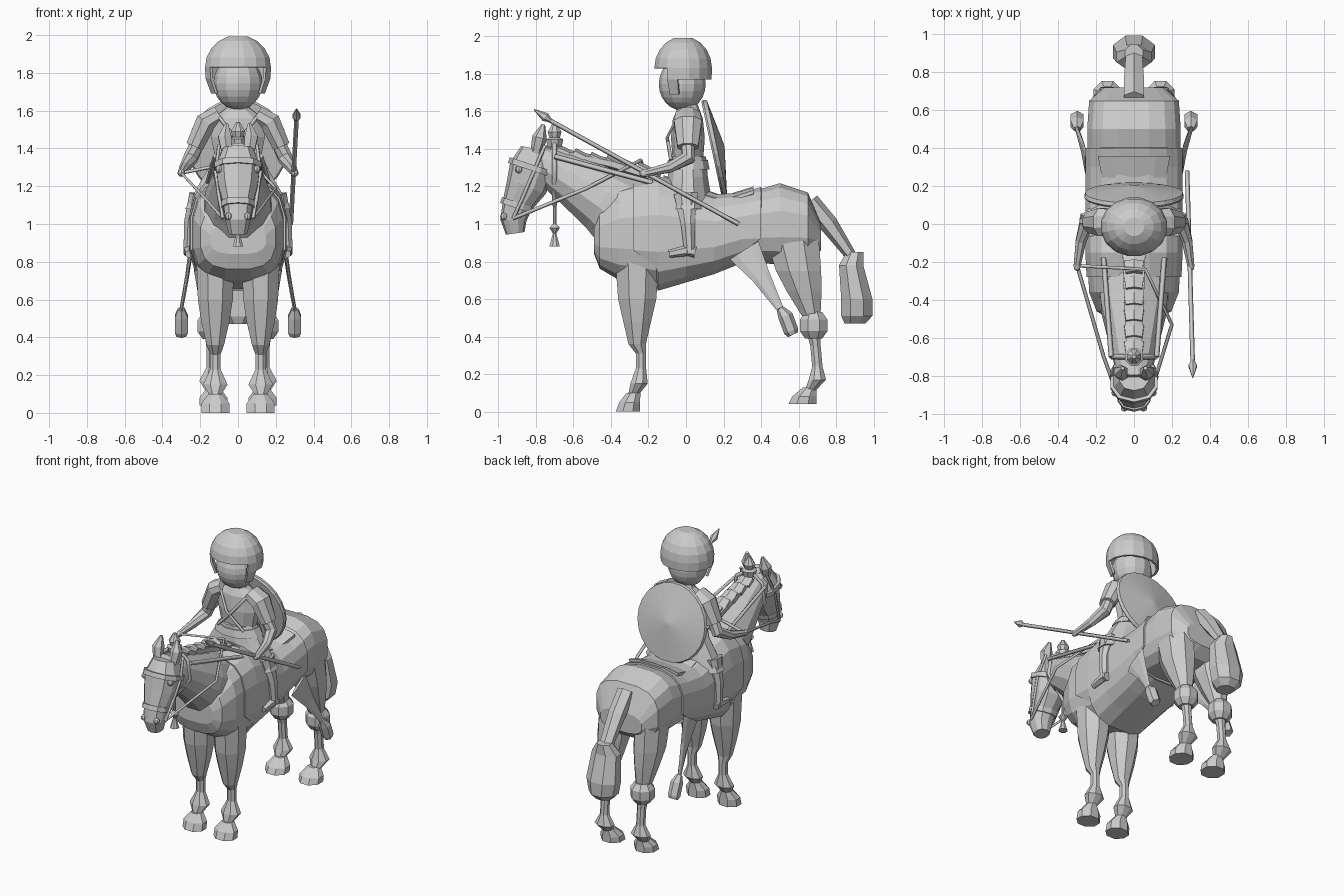
import bpy, bmesh
from math import sin, cos, pi, tau, copysign
from mathutils import Vector

default = bpy.data.objects.get("Cube")
if default:
    bpy.data.objects.remove(default, do_unlink=True)

stone = bpy.data.materials.new("plain grey")
stone.use_nodes = True
GREY = (.6, .6, .6, 1)
stone.diffuse_color = GREY
stone.node_tree.nodes["Principled BSDF"].inputs["Base Color"].default_value = GREY


def finish(name, data, mirror=False, thickness=0):
    """Link a part, and optionally mirror it or give it thickness."""
    obj = bpy.data.objects.new(name, data)
    bpy.context.collection.objects.link(obj)
    data.materials.append(stone)
    if mirror:
        obj.modifiers.new("mirror", 'MIRROR')
    if thickness:
        obj.modifiers.new("solid", 'SOLIDIFY').thickness = thickness
    return obj


def mesh_from(name, bm):
    mesh = bpy.data.meshes.new(name)
    bm.to_mesh(mesh)
    bm.free()
    return mesh


def soften(value, power):
    """Raise to a power but keep the sign, for boxy cross-sections."""
    return copysign(abs(value) ** power, value)


def loft(name, rows, sides=8, box=1, facing=None, caps=True, mirror=False,
         keep=None, thickness=0):
    """Skin rings along a path; a row is x, y, z, half width and, unless round, half depth."""
    bm = bmesh.new()
    rings = []
    points = [Vector(row[:3]) for row in rows]
    for i, (point, row) in enumerate(zip(points, rows)):
        half, deep = row[3], row[-1]
        along = points[min(i + 1, len(rows) - 1)] - points[max(i - 1, 0)]
        along = (facing or along).normalized()
        side = Vector((1, 0, 0))
        side = (side - along * side.dot(along)).normalized()
        other = along.cross(side)
        ring = []
        for k in range(sides):
            angle = tau * (k + .5) / sides
            across = side * soften(cos(angle), box) * half
            ring.append(bm.verts.new(point + across + other * soften(sin(angle), box) * deep))
        rings.append(ring)
    for lower, upper in zip(rings, rings[1:]):
        for k in range(sides):
            n = (k + 1) % sides
            bm.faces.new((lower[k], lower[n], upper[n], upper[k]))
    if caps:
        bm.faces.new(rings[0])
        bm.faces.new(rings[-1])
    bmesh.ops.recalc_face_normals(bm, faces=bm.faces)
    if keep:
        drop = [face for face in bm.faces if not keep(face.calc_center_median())]
        bmesh.ops.delete(bm, geom=drop, context='FACES')
    return finish(name, mesh_from(name, bm), mirror, thickness)


def middle(name, rows, x=0, **options):
    """Loft in one lengthwise plane; a row is y, z, half width and half depth."""
    return loft(name, [(x, *row) for row in rows], **options)


def ball(name, place, size, mirror=False, segments=8):
    bm = bmesh.new()
    bmesh.ops.create_uvsphere(bm, u_segments=segments, v_segments=segments, radius=1)
    for vertex in bm.verts:
        vertex.co = Vector(place) + vertex.co * Vector(size)
    finish(name, mesh_from(name, bm), mirror)


def cord(name, points, radius=.01, both=False):
    """Thin strap along straight runs, repeated on the other side if asked."""
    for sign in ((1, -1) if both else (1,)):
        curve = bpy.data.curves.new(name, 'CURVE')
        curve.dimensions = '3D'
        curve.bevel_depth = radius
        curve.bevel_resolution = 0
        curve.use_fill_caps = True
        spline = curve.splines.new('POLY')
        spline.points.add(len(points) - 1)
        for target, (x, y, z) in zip(spline.points, points):
            target.co = (x * sign, y, z, 1)
        finish(name, curve)


LEVEL, LENGTHWISE = Vector((0, 0, -1)), Vector((0, 1, 0))

# Horse trunk: y, top, bottom, half width
TRUNK = [(-.49, 1, .84, .15), (-.46, 1.1, .76, .2), (-.36, 1.2, .7, .24),
         (-.15, 1.25, .65, .25), (.15, 1.15, .74, .25), (.3, 1.16, .8, .25),
         (.5, 1.22, .78, .25), (.65, 1.17, .8, .24), (.72, 1, .86, .16)]


def trunk_at(y, grow=0):
    for a, b in zip(TRUNK, TRUNK[1:]):
        if a[0] <= y <= b[0]:
            t = (y - a[0]) / (b[0] - a[0])
            _, top, low, half = [p + (q - p) * t for p, q in zip(a, b)]
            return (y, (top + low) / 2, half + grow, (top - low) / 2 + grow)


middle("horse_body", [trunk_at(row[0]) for row in TRUNK],
       sides=16, box=.7, facing=LENGTHWISE)
cloth = middle("saddle_cloth", [trunk_at(y, .01) for y in (-.28, -.15, 0, .15, .3, .4)],
               sides=16, box=.7, facing=LENGTHWISE, caps=False, thickness=.01)
for vertex in cloth.data.vertices:
    if vertex.co.z < .8:
        vertex.co.y = max(vertex.co.y, -.16)
    if vertex.co.z < .9:
        vertex.co.y = min(vertex.co.y, .3)

# Neck, head and mane
middle("horse_neck", [(-.26, 1, .2, .24), (-.44, 1.13, .18), (-.6, 1.23, .14),
                      (-.72, 1.3, .11), (-.83, 1.36, .08)], sides=12)
HEAD = [(-.8, 1.4, .08), (-.82, 1.3, .12), (-.85, 1.2, .11),
        (-.9, 1.1, .08), (-.92, 1.02, .07), (-.91, .95, .05)]
middle("horse_head", HEAD, sides=10, box=.85)
loft("horse_ear", [(.06, -.8, 1.38, .03), (.07, -.78, 1.46, .04),
                   (.06, -.76, 1.53, .01)], sides=6, mirror=True)
ball("horse_eye", (.1, -.89, 1.29), (.02, .02, .02), mirror=True)
ball("nostril", (.05, -.97, 1.04), (.02, .02, .02), mirror=True)
middle("mane_ridge", [(-.14, 1.24, .07, .03), (-.4, 1.32, .06, .03),
                      (-.8, 1.41, .04, .02)], sides=6)
for i in range(6):
    y = -.2 - i * .085
    z = 1.275 + i * .018
    middle("mane_tuft", [(y, z, .06, .03), (y - .06, z + .03, .05, .03)], sides=6)

# Bridle bands follow the head sections they wrap
for name, (y, z, half) in (("noseband", HEAD[3]), ("browband", HEAD[1])):
    middle(name, [(y - step / 3, z - step, half + .01) for step in (-.015, .015)],
           sides=10, box=.85)
BIT = (.08, -.92, 1.03)
cord("cheek_strap", [(.1, -.75, 1.42), (.12, -.81, 1.28), (.1, -.87, 1.14), BIT], both=True)
cord("throat_strap", [(0, -.7, 1.45), (.1, -.7, 1.38), (.12, -.7, 1.25),
                      (0, -.7, 1.1)], radius=.014, both=True)
cord("neck_strap", [(.12, -.7, 1.36), (.16, -.18, 1.22)], radius=.014, both=True)

# Head plume and throat tassel, turned around one upright line
for name, turning in (
        ("plume", [(1.41, .04), (1.45, .05), (1.46, .03), (1.49, .04), (1.54, .01)]),
        ("throat_tassel", [(1.1, .01), (1, .01), (.98, .03), (.95, .01), (.88, .03)])):
    middle(name, [(-.7, z, radius) for z, radius in turning])

# Legs and hooves, each in its own lengthwise plane
paired = dict(facing=LEVEL, mirror=True)
middle("front_leg", [(-.26, .85, .11, .13), (-.26, .6, .1, .11), (-.26, .48, .08),
                     (-.26, .36, .05), (-.24, .31, .03), (-.24, .23, .03),
                     (-.25, .15, .07, .05), (-.28, .09, .03)], x=.12, **paired)
middle("front_hoof", [(-.28, .1, .04), (-.3, .05, .08, .06), (-.31, 0, .08, .07)],
       x=.12, **paired)
middle("hind_leg", [(.58, 1.1, .08), (.57, .9, .1, .15), (.6, .75, .1, .13),
                    (.63, .64, .08, .1), (.67, .5, .05), (.69, .35, .03),
                    (.7, .24, .03), (.7, .17, .07, .05), (.66, .11, .03)], x=.14, **paired)
middle("hock_boot", [(.68, z, size) for z, size in
                     ((.53, .05), (.49, .08), (.43, .08), (.39, .05))], x=.14, **paired)
middle("hind_hoof", [(.66, .13, .04), (.63, .08, .08, .07), (.62, .04, .08)],
       x=.13, **paired)

# Tail
middle("tail_dock", [(.66, 1.12, .06, .05), (.76, 1, .06, .05), (.88, .83, .05, .03)], sides=6)
middle("tail_tuft", [(.9, .85, .05), (.88, .78, .1, .07), (.91, .6, .12, .09),
                     (.91, .51, .1, .09), (.9, .47, .06)], facing=LEVEL)

# Saddle and trailing straps with tassels
middle("saddle", [(-.12, 1.2, .15, .06), (.2, 1.12, .17, .03), (.36, 1.17, .2, .03)],
       sides=10, facing=LENGTHWISE)
loft("trailing_strap", [(.25, .31, .86, .01, .09), (.27, .4, .72, .01, .05),
                        (.3, .5, .55, .01, .02)], sides=6, mirror=True)
loft("strap_tassel", [(.3, .5, .55, .02), (.3, .53, .51, .04),
                      (.3, .56, .43, .04), (.3, .57, .41, .03)], sides=6, mirror=True)

# Rider body and tunic
middle("torso", [(0, 1.2, .12, .08), (.01, 1.32, .12, .08), (.01, 1.46, .15, .09),
                 (.01, 1.56, .14, .08), (.01, 1.61, .07, .06), (0, 1.66, .05)], sides=10)
middle("skirt", [(.01, 1.36, .12, .1), (.01, 1.25, .19, .11), (.01, 1.08, .29, .14)],
       sides=12, facing=LEVEL)
middle("belt", [(.01, 1.34, .14, .11), (.01, 1.29, .17, .12)], sides=12)
cord("chest_strap", [(.11, -.04, 1.58), (.02, -.1, 1.46), (-.1, -.08, 1.34)], both=True)

# Rider limbs
HAND = (.3, -.22, 1.27)
loft("sleeve", [(.1, .01, 1.58, .05, .07), (.17, .01, 1.54, .06, .08),
                (.23, .01, 1.41, .05, .06)], mirror=True)
loft("arm", [(.2, .01, 1.46, .04), (.25, .01, 1.35, .04), (.28, -.09, 1.3, .03),
             (*HAND, .02)], mirror=True)
ball("hand", HAND, (.02, .03, .02), mirror=True)
loft("rider_leg", [(.22, 0, 1.16, .04, .07), (.25, .01, 1, .04),
                   (.26, .02, .84, .03)], mirror=True)
middle("rider_foot", [(.05, .85, .03), (.01, .86, .03), (-.09, .84, .02)],
       x=.26, sides=6, mirror=True)

# Rider head and open-faced helmet: a dome over a short upright wall
ball("rider_head", (0, -.02, 1.745), (.13, .125, .14), segments=12)


def helmet_part(centre):
    face_hole = centre.z < 1.82 and centre.y < -.11
    return not face_hole and not (centre.z < 1.77 and centre.y > -.02)


wall = [(1.69, .145), (1.77, .175)]
dome = [(1.83 + .17 * sin(a), .178 * cos(a)) for a in (pi / 2 * i / 5 for i in range(5))]
middle("helmet", [(-.015, z, size, size * .88) for z, size in wall + dome],
       sides=16, keep=helmet_part, thickness=.015)

# Round shield slung on the back
axis, hub = Vector((0, .977, .21)), Vector((0, .145, 1.405))
loft("shield", [(*(hub + axis * step), radius) for step, radius in
                ((-.01, .255), (0, .264), (.02, .258), (.06, .01))], sides=24)

# Spear and reins
cord("spear_shaft", [(.28, .28, 1), (.31, -.74, 1.56)], radius=.012)
loft("spear_head", [(.31, -.72, 1.55, .01), (.31, -.75, 1.57, .025),
                    (.31, -.81, 1.61, .003)], sides=6)
right_bit, right_hand = [(-x, y, z) for x, y, z in (BIT, HAND)]
cord("right_rein", [right_bit, (-.16, -.7, 1.12), right_hand])
cord("left_rein", [BIT, (.2, -.53, 1.19), (.06, -.24, 1.34), right_hand])
